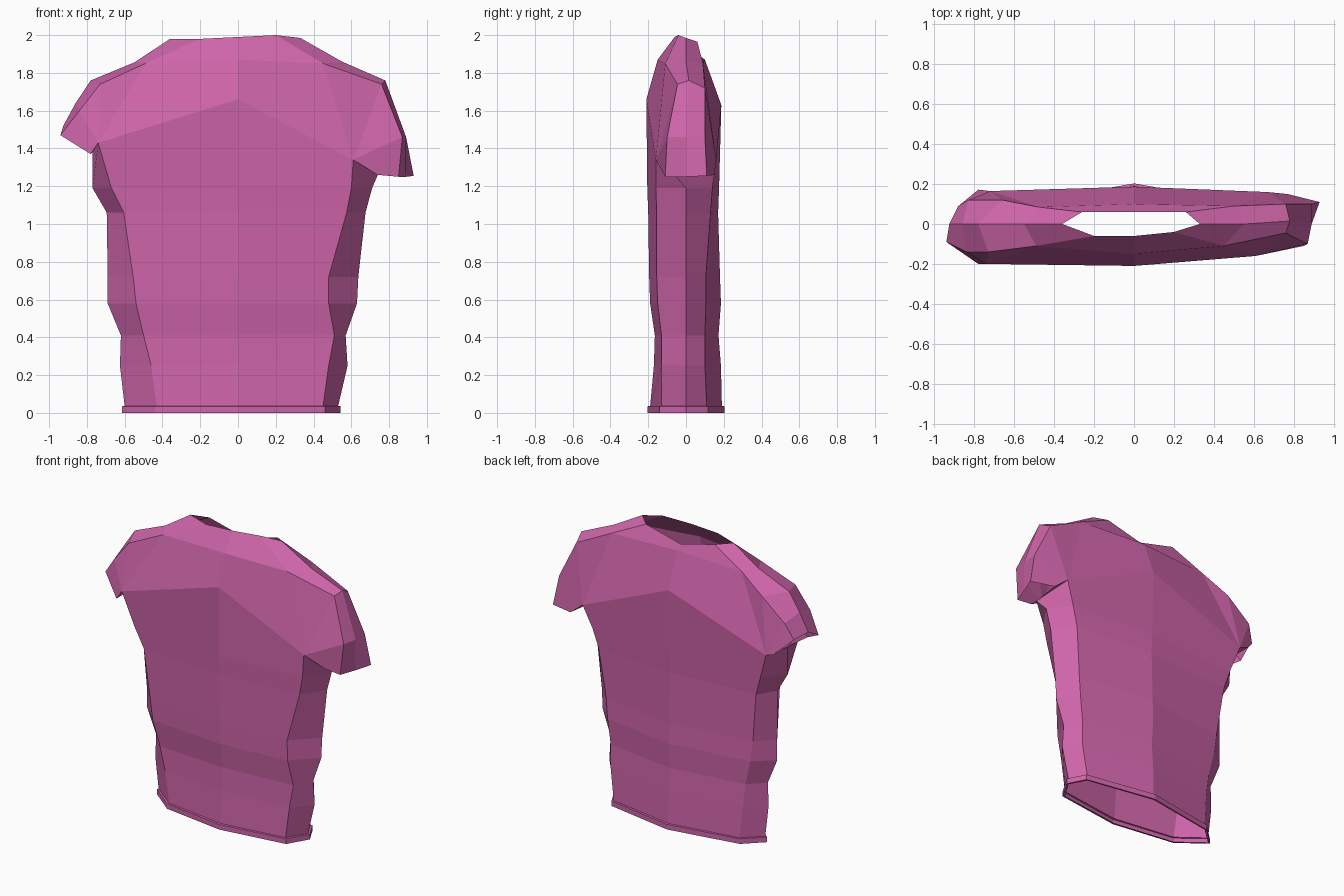
import bpy, bmesh
from mathutils import Vector

if "Cube" in bpy.data.objects:
    bpy.data.objects.remove(bpy.data.objects["Cube"])

cloth = bpy.data.materials.new("pink_cloth")
cloth.diffuse_color = (0.62, 0.13, 0.40, 1)
cloth.use_nodes = True
cloth.node_tree.nodes["Principled BSDF"].inputs["Base Color"].default_value = cloth.diffuse_color


def make_object(name, faces):
    """Build one flat-shaded mesh from a list of point loops, welding shared corners."""
    bm = bmesh.new()
    for f in faces:
        bm.faces.new([bm.verts.new(p) for p in f])
    bmesh.ops.remove_doubles(bm, verts=bm.verts, dist=0.0005)
    bmesh.ops.recalc_face_normals(bm, faces=bm.faces)
    me = bpy.data.meshes.new(name)
    bm.to_mesh(me)
    bm.free()
    me.materials.append(cloth)
    ob = bpy.data.objects.new(name, me)
    bpy.context.collection.objects.link(ob)
    return ob


def loft(rings):
    """Quads between consecutive closed rings."""
    n = len(rings[0])
    return [(a[i], a[(i + 1) % n], b[(i + 1) % n], b[i])
            for a, b in zip(rings, rings[1:]) for i in range(n)]


def ring(z, fl, sl, bl, fr, sr, br, yfc, yf, yb, ybc):
    """Eight-sided torso section: front centre, right, back, left."""
    return [(0, yfc, z), (fr, yf, z), (sr, 0, z), (br, yb, z),
            (0, ybc, z), (bl, yb, z), (sl, 0, z), (fl, yf, z)]


# Torso sections from the waist to below the arms
torso = [ring(*r) for r in (
    (0.035, -.43, -.60, -.48, .45, .53, .47, -.19, -.13, .11, .19),
    (0.25, -.46, -.625, -.50, .48, .58, .50, -.17, -.13, .10, .185),
    (0.41, -.50, -.62, -.52, .51, .57, .50, -.165, -.13, .10, .172),
    (0.58, -.54, -.69, -.56, .48, .63, .52, -.19, -.15, .105, .185),
    (0.72, -.555, -.69, -.58, .48, .637, .53, -.195, -.155, .105, .18),
    (1.06, -.605, -.695, -.62, .575, .675, .57, -.20, -.155, .13, .17),
    (1.19, -.67, -.77, -.66, .60, .71, .61, -.205, -.16, .14, .175))]

# Centre points of the upper panels: chest, collarbone, neckline
centre = {"f": [(0, -.21, 1.66), (0, -.15, 1.87), (0, -.06, 1.99)],
          "b": [(0, .187, 1.63), (0, .10, 1.87), (0, .06, 1.90)]}

# Ridge points per side: neck, shoulder, sleeve top, sleeve middle, sleeve end, armpit
ridge = {"L": [(-.36, 0, 1.98), (-.55, 0, 1.855), (-.78, 0, 1.76),
               (-.86, 0, 1.64), (-.925, 0, 1.52), (-.77, 0, 1.38)],
         "R": [(.33, 0, 1.985), (.55, 0, 1.86), (.78, .015, 1.76),
               (.89, 0, 1.46), (.89, 0, 1.25), (.74, -.06, 1.26)]}

# Panel points: neck, yoke, shoulder, sleeve middle, sleeve end, sleeve underside, armhole
panel = {
    "Lf": [(-.20, -.06, 1.98), (-.49, -.11, 1.85), (-.73, -.14, 1.74), (-.84, -.14, 1.60),
           (-.94, -.09, 1.47), (-.78, -.20, 1.37), (-.74, -.20, 1.43)],
    "Lb": [(-.26, .06, 1.965), (-.48, .085, 1.85), (-.66, .12, 1.74), (-.83, .12, 1.60),
           (-.88, .09, 1.49), (-.78, .172, 1.39), (-.72, .165, 1.37)],
    "Rf": [(.20, -.04, 2.0), (.45, -.11, 1.85), (.76, -.045, 1.74), (.87, -.10, 1.46),
           (.85, -.11, 1.25), (.74, -.11, 1.26), (.61, -.16, 1.34)],
    "Rb": [(.26, .06, 1.965), (.50, .09, 1.85), (.76, .10, 1.72), (.89, .10, 1.46),
           (.93, .11, 1.255), (.77, .15, 1.26), (.67, .16, 1.34)]}

armhole = [centre["f"][0], panel["Rf"][6], ridge["R"][5], panel["Rb"][6],
           centre["b"][0], panel["Lb"][6], ridge["L"][5], panel["Lf"][6]]
faces = loft(torso + [armhole])

# Yoke and open sleeves, the same layout for each quarter
for key, (neck, yoke, sh, mid, end, under, arm) in panel.items():
    chest, collar, neck_c = centre[key[1]]
    neck_s, top, sh_m, mid_m, end_m, pit = ridge[key[0]]
    faces += [(arm, chest, collar, yoke), (arm, yoke, sh), (yoke, collar, neck_c, neck),
              (yoke, neck, neck_s, top), (sh, yoke, top, sh_m), (sh, sh_m, mid_m, mid),
              (mid, mid_m, end_m, end), (arm, sh, mid), (arm, mid, end, under),
              (arm, under, pit)]
make_object("shirt_body", faces)


# Raised band around the bottom opening
def hem_ring(k, z):
    return [Vector(((x + .035) * (1 + k / 3) - .035, y * (1 + k), z)) for x, y, _ in torso[0]]


make_object("hem_band", loft([hem_ring(0, .037), hem_ring(.07, .035),
                              hem_ring(.07, 0), hem_ring(0, 0)]))
